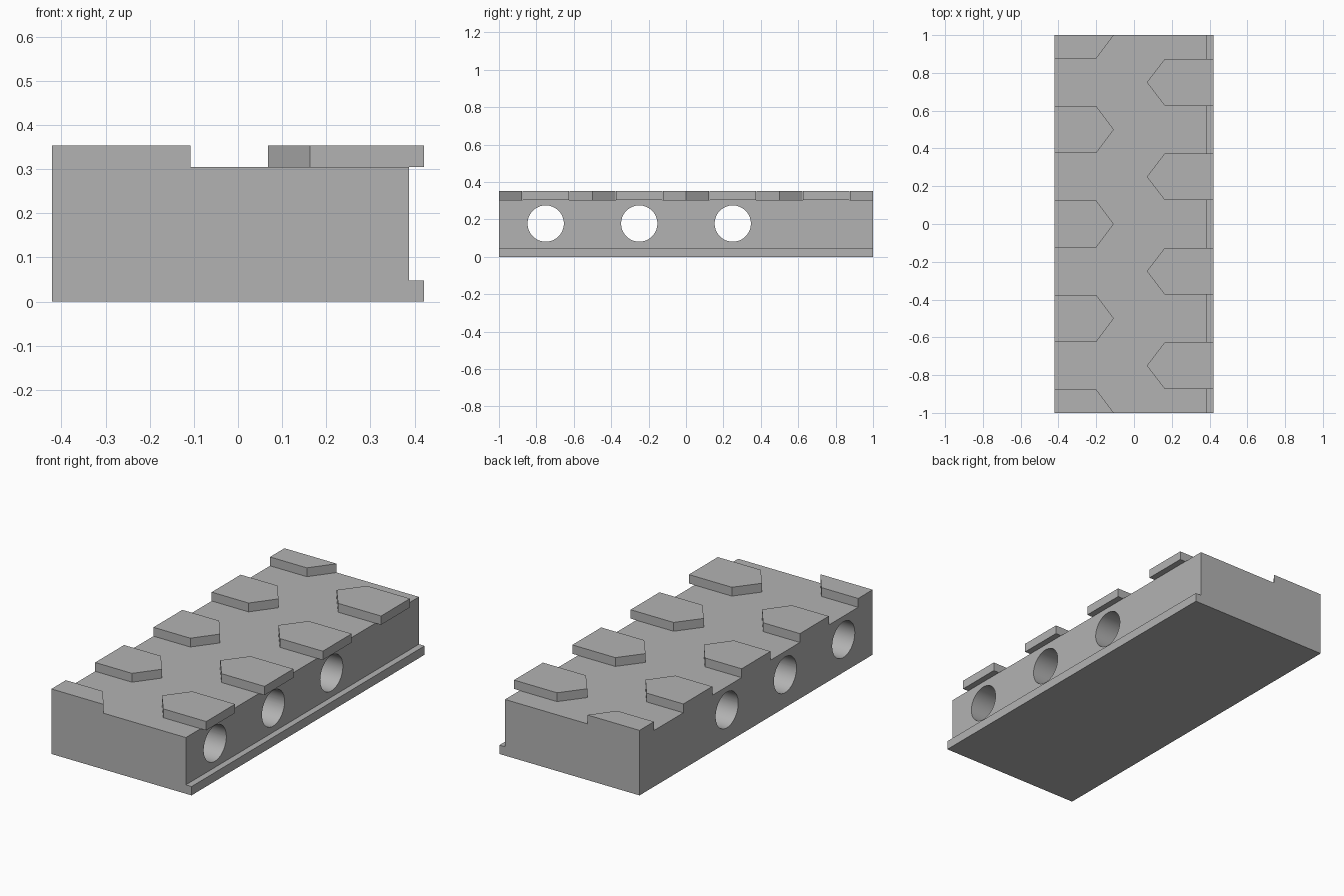
import bpy
import bmesh
import math
from mathutils import Matrix

old = bpy.data.objects.get("Cube")
if old:
    bpy.data.objects.remove(old, do_unlink=True)

HALF_W, HALF_L = 0.421, 1.0      # overall half width and half length
WALL_X = 0.387                   # recessed side wall
LEDGE_Z, DECK_Z, TOP_Z = 0.048, 0.305, 0.353
PAD_HALF = 0.124                 # half width of a tread pad

grey = bpy.data.materials.new("plain grey")
grey.use_nodes = True
grey.diffuse_color = (0.45, 0.45, 0.45, 1)
grey.node_tree.nodes["Principled BSDF"].inputs["Base Color"].default_value = grey.diffuse_color


def prism(name, outline, depth):
    """Solid made by pushing a closed 3D outline along a vector."""
    bm = bmesh.new()
    face = bm.faces.new([bm.verts.new(p) for p in outline])
    new = bmesh.ops.extrude_face_region(bm, geom=[face])["geom"]
    bmesh.ops.translate(bm, vec=depth, verts=[v for v in new if isinstance(v, bmesh.types.BMVert)])
    bmesh.ops.recalc_face_normals(bm, faces=bm.faces)
    return finish(name, bm)


def finish(name, bm):
    mesh = bpy.data.meshes.new(name)
    bm.to_mesh(mesh)
    bm.free()
    mesh.materials.append(grey)
    obj = bpy.data.objects.new(name, mesh)
    bpy.context.collection.objects.link(obj)
    return obj


# Body: block with a thin ledge along the foot of its left side
profile = [(-HALF_W, 0), (HALF_W, 0), (HALF_W, LEDGE_Z),
           (WALL_X, LEDGE_Z), (WALL_X, DECK_Z), (-HALF_W, DECK_Z)]
body = prism("body", [(x, -HALF_L, z) for x, z in profile], (0, 2 * HALF_L, 0))

# Three round holes through the body from side to side
bm = bmesh.new()
for y in (-0.75, -0.25, 0.25):
    place = Matrix.Translation((0, y, 0.178)) @ Matrix.Rotation(math.pi / 2, 4, "Y")
    bmesh.ops.create_cone(bm, cap_ends=True, segments=64, radius1=0.097,
                          radius2=0.097, depth=1.2, matrix=place)
cutter = finish("hole_cutter", bm)
cutter.hide_render = True
cut = body.modifiers.new("holes", "BOOLEAN")
cut.operation = "DIFFERENCE"
cut.solver = "EXACT"
cut.object = cutter
bpy.context.view_layer.objects.active = body
body.select_set(True)
bpy.ops.object.modifier_apply(modifier=cut.name)
bpy.data.objects.remove(cutter, do_unlink=True)
bpy.ops.object.shade_smooth_by_angle(angle=math.radians(30))


# Pointed tread pads in two staggered rows
def pad(name, y, outer, shoulder, tip):
    outline = [(outer, y - PAD_HALF), (shoulder, y - PAD_HALF), (tip, y),
               (shoulder, y + PAD_HALF), (outer, y + PAD_HALF)]
    # Pads at the ends are halved flush with the body
    if y >= HALF_L:
        outline = outline[:3] + [(outer, y)]
    elif y <= -HALF_L:
        outline = [(outer, y)] + outline[2:]
    return prism(name, [(px, py, DECK_Z) for px, py in outline], (0, 0, TOP_Z - DECK_Z))


for i in range(5):
    pad(f"right_pad_{i + 1}", -1 + i * 0.5, -HALF_W, -0.2, -0.107)
for i in range(4):
    pad(f"left_pad_{i + 1}", -0.75 + i * 0.5, HALF_W, 0.163, 0.068)
